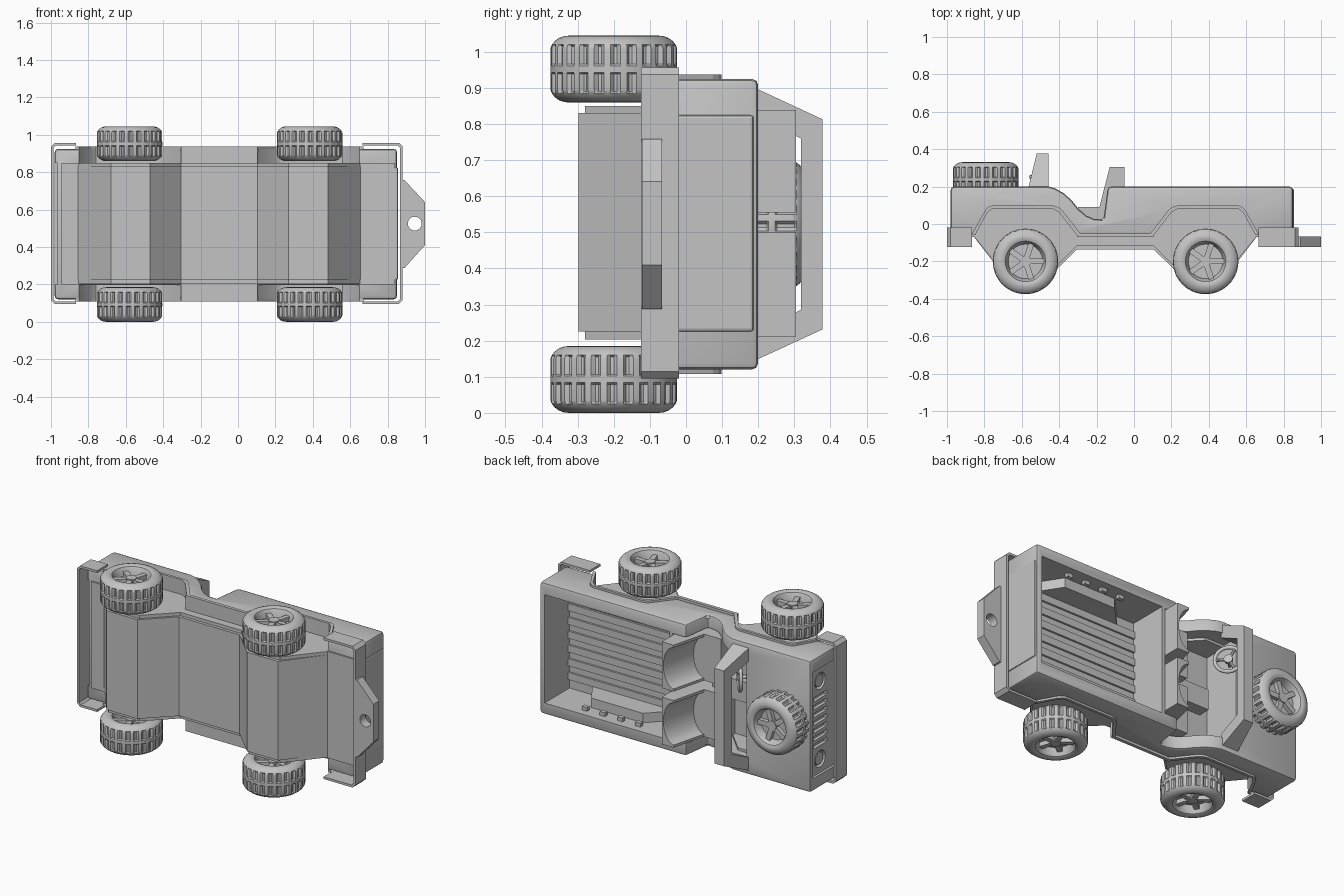
import bpy, bmesh, math
from mathutils import Matrix, Vector

if "Cube" in bpy.data.objects:
    bpy.data.objects.remove(bpy.data.objects["Cube"])

grey = bpy.data.materials.new("plain_grey")
grey.diffuse_color = (0.55, 0.55, 0.55, 1)
grey.use_nodes = True
grey.node_tree.nodes["Principled BSDF"].inputs["Base Color"].default_value = grey.diffuse_color
MID = 0.5225  # lateral centre; length runs along x, the vehicle's top faces +y


def finish(name, bm, smooth=None):
    bmesh.ops.recalc_face_normals(bm, faces=bm.faces)
    me = bpy.data.meshes.new(name)
    bm.to_mesh(me)
    bm.free()
    ob = bpy.data.objects.new(name, me)
    bpy.context.collection.objects.link(ob)
    me.materials.append(grey)
    if smooth:
        shade(ob, smooth)
    return ob


def shade(ob, angle=35):
    bpy.ops.object.select_all(action='DESELECT')
    ob.select_set(True)
    bpy.context.view_layer.objects.active = ob
    bpy.ops.object.shade_smooth_by_angle(angle=math.radians(angle))


def prism(name, pts, h0, h1, plane="xy", shear=0.0):
    put = {"xy": lambda a, b, h: (a, b, h), "xz": lambda a, b, h: (a + shear * (h - h0), h, b),
           "yz": lambda a, b, h: (h, a, b)}[plane]
    bm = bmesh.new()
    lo = [bm.verts.new(put(a, b, h0)) for a, b in pts]
    hi = [bm.verts.new(put(a, b, h1)) for a, b in pts]
    bm.faces.new(lo)
    bm.faces.new(hi)
    n = len(pts)
    for i in range(n):
        bm.faces.new((lo[i], lo[(i + 1) % n], hi[(i + 1) % n], hi[i]))
    return finish(name, bm)


def box(name, x0, x1, y0, y1, z0, z1):
    return prism(name, [(x0, y0), (x1, y0), (x1, y1), (x0, y1)], z0, z1)


def rod(name, p, axis, r, length, seg=24):
    bm = bmesh.new()
    m = Matrix.Translation(p) @ Vector(axis).to_track_quat('Z', 'Y').to_matrix().to_4x4()
    bmesh.ops.create_cone(bm, cap_ends=True, segments=seg, radius1=r, radius2=r,
                          depth=length, matrix=m)
    return finish(name, bm, 35)


def bake(ob):
    dg = bpy.context.evaluated_depsgraph_get()
    me = bpy.data.meshes.new_from_object(ob.evaluated_get(dg))
    ob.modifiers.clear()
    ob.data = me


def combine(ob, tool, op='DIFFERENCE'):
    m = ob.modifiers.new("b", 'BOOLEAN')
    m.object, m.operation, m.solver = tool, op, 'EXACT'
    bake(ob)
    bpy.data.objects.remove(tool)


def bevel(ob, w, seg=2):
    m = ob.modifiers.new("v", 'BEVEL')
    m.width, m.segments, m.limit_method = w, seg, 'ANGLE'
    m.angle_limit = math.radians(45)
    bake(ob)


def flip(pts, rear):  # rear axle shapes mirror the front ones
    return [(-0.2 - x, y) for x, y in pts] if rear else pts


# body tub with the door cutout in its side outline
body = prism("body", [(-.98, -.06), (-.98, .2), (-.456, .2), (-.42, .19), (-.376, .165),
                      (-.333, .126), (-.296, .08), (-.253, .044), (-.216, .028), (-.163, .023),
                      (-.14, .2), (.85, .2), (.85, -.06)], .12, .925)
bevel(body, .018)
combine(body, box("bed_cut", -.03, .815, -.04, .4, .192, .853))
combine(body, box("cabin_cut", -.55, -.05, -.045, .4, .197, .848))
# wheel wells, arches, arch flares and sills
arch = [(-.85, -.08), (-.85, -.06), (-.785, .06), (-.758, .082), (-.435, .082), (-.4, .062),
        (-.305, -.06), (-.305, -.08)]
well = [(-.87, -.055), (-.77, .1), (-.42, .1), (-.27, -.055)]
flare = [(-.87, -.06), (-.795, .075), (-.78, .09), (-.76, .098), (-.43, .098), (-.405, .09),
         (-.385, .075), (-.28, -.06), (-.305, -.06), (-.4, .062), (-.435, .082), (-.758, .082),
         (-.785, .06), (-.85, -.06)]
for rear in (False, True):
    for low in (True, False):
        zz = lambda a, b: (a, b) if low else (2 * MID - b, 2 * MID - a)
        combine(body, prism("well", flip(well, rear), *zz(.13, .25 if rear else .212)), 'UNION')
        combine(body, prism("arch", flip(arch, rear), *zz(.05, .198)))
        prism("arch_flare", flip(flare, rear), *zz(.108, .125))
        if not rear:
            box("sill", -.305, .105, -.07, -.05, *zz(.108, .2))
# front recess with headlight sockets and grille slots
combine(body, box("grille_recess", -1.1, -.965, -.1, .175, .2, .85))
for i in range(7):
    z = MID + (i - 3) * .048
    combine(body, box("slot", -1.1, -.945, .02, .15, z - .013, z + .013))
for z in (.285, .76):
    combine(body, rod("socket", (-.965, .085, z), (1, 0, 0), .05, .05))
    rod("headlight", (-.945, .085, z), (1, 0, 0), .038, .03)
shade(body, 30)

# underbody hull
hull = [(-.87, -.05), (-.68, -.298), (-.47, -.298), (-.305, -.135), (.105, -.135),
        (.27, -.298), (.48, -.298), (.67, -.05)]
prism("underbody", hull, .225, .83)
prism("underbody_edge", [(x, min(y + .018, -.05)) for x, y in hull], .203, .85)
box("chassis_plate", -.945, .84, -.07, -.05, .2, .85)

# cargo bed ribs, cleats and tailgate
for i in range(7):
    z = .27 + i * .084
    box("bed_rib", -.03, .815, -.045, -.028, z - .022, z + .022)
for i in range(4):
    x = .2 + i * .12
    for z in (.19, .83):
        box("bed_cleat", x, x + .035, .13, .155, z, z + .025)
bevel(box("tailgate", .82, .856, -.065, .187, .225, .825), .008)

# seats with a hollowed, reclined backrest
side = [(-.3, -.05), (-.3, .09), (-.185, .09), (-.13, .305), (-.05, .305), (-.05, -.05)]
for z0, z1 in ((.212, .5), (.555, .838)):
    zc, hw = (z0 + z1) / 2, (z1 - z0) / 2 - .015
    seat = prism("seat", side, z0, z1)
    hollow = [(-.26, zc - hw), (-.26, zc + hw)] + [
        (-.19 + .075 * math.sin(t * math.pi / 16), zc + hw * math.cos(t * math.pi / 16)) for t in range(17)]
    combine(seat, prism("hollow", hollow, .091, .35, "xz", .055 / .215))
    shade(seat, 30)
box("seat_tunnel", -.5, -.2, -.05, .03, .46, .585)

# windshield frame
shield = prism("windshield_frame", [(-.567, .185), (-.52, .378), (-.456, .378), (-.456, .185)], .1, .95)
combine(shield, prism("taper", [(.18, .905), (.38, .812), (.38, .232), (.18, .14)], -.7, -.3, "yz"), 'INTERSECT')
combine(shield, prism("opening", [(.17, .83), (.318, .76), (.318, .285), (.17, .215)], -.7, -.3, "yz"))

# steering wheel, tilted
sc, tilt = Vector((-.5, .196, .7)), Vector((.75, .66, 0)).normalized()
bpy.ops.mesh.primitive_torus_add(location=sc, rotation=tilt.to_track_quat('Z', 'Y').to_euler(),
                                 major_segments=32, minor_segments=8, major_radius=.075, minor_radius=.011)
wheel_ring = bpy.context.object
wheel_ring.name = "steering_wheel"
wheel_ring.data.materials.append(grey)
shade(wheel_ring, 60)
rod("steering_hub", sc, tilt, .024, .022)
rod("steering_column", sc - tilt * .06, tilt, .012, .12, 12)
across = tilt.cross(Vector((0, 0, 1)))
for k in range(3):
    a = k * math.tau / 3
    d = Vector((0, 0, 1)) * math.sin(a) + across * math.cos(a)
    rod("steering_spoke", sc + d * .037, d, .009, .074, 8)


# wrap-around bumpers
def bumper(name, end, out):
    s = 1 if out > 0 else -1
    q = [(end, .095), (out - s * .02, .095), (out, .115), (out, .937), (out - s * .02, .957), (end, .957),
         (end, .943), (out - s * .025, .943), (out - s * .014, .931), (out - s * .014, .121),
         (out - s * .025, .109), (end, .109)]
    prism(name, q, -.124, -.02, "xz")


bumper("front_bumper", -.865, -1)
bumper("rear_bumper", .665, .88)
hitch = prism("tow_plate", [(.87, .287), (.89, .287), (1, .41), (1, .64), (.89, .758), (.87, .758)],
              -.122, -.066, "xz")
combine(hitch, rod("tow_hole", (.945, -.09, .525), (0, 1, 0), .037, .2))


# wheels: lathed tyre with tread slots, dished rim and five spokes
def wheel(name, m):
    half = [(.086, .108), (.0925, .122), (.0915, .137), (.086, .152), (.077, .164), (.068, .171),
            (.062, .174), (.058, .175), (.014, .175), (.009, .175)]
    ring = [(.04, .0), (.04, .092), (.072, .1)] + half
    prof = ring + [(-w, r) for w, r in reversed(ring)]
    n, bm, rows = 120, bmesh.new(), []
    for w, r in prof:
        if r == 0:
            rows.append([bm.verts.new((0, 0, w))] * n)
            continue
        row = []
        for i in range(n):
            cut = .01 if abs(w) in (.062, .058, .014) and i % 5 < 2 else 0
            t = math.tau * i / n
            row.append(bm.verts.new(((r - cut) * math.cos(t), (r - cut) * math.sin(t), w)))
        rows.append(row)
    for a, b in zip(rows, rows[1:]):
        for i in range(n):
            j = (i + 1) % n
            bm.faces.new(list(dict.fromkeys((a[i], a[j], b[j], b[i]))))
    bmesh.ops.create_cone(bm, cap_ends=True, segments=20, radius1=.03, radius2=.03, depth=.14)
    for k in range(5):
        rot = Matrix.Rotation(k * math.tau / 5, 4, 'Z')
        bmesh.ops.create_cube(bm, size=1, matrix=rot @ Matrix.Translation((.06, 0, 0))
                              @ Matrix.Diagonal((.08, .03, .13, 1)))
    bm.transform(m)
    finish(name, bm, 32)


for x in (-.58, .383):
    wheel("wheel_upper", Matrix.Translation((x, -.2, .952)))
    wheel("wheel_lower", Matrix.Translation((x, -.2, .0925)) @ Matrix.Rotation(math.pi, 4, 'X'))
wheel("spare_wheel", Matrix.Translation((-.793, .238, MID)) @ Matrix.Rotation(-math.pi / 2, 4, 'X'))
